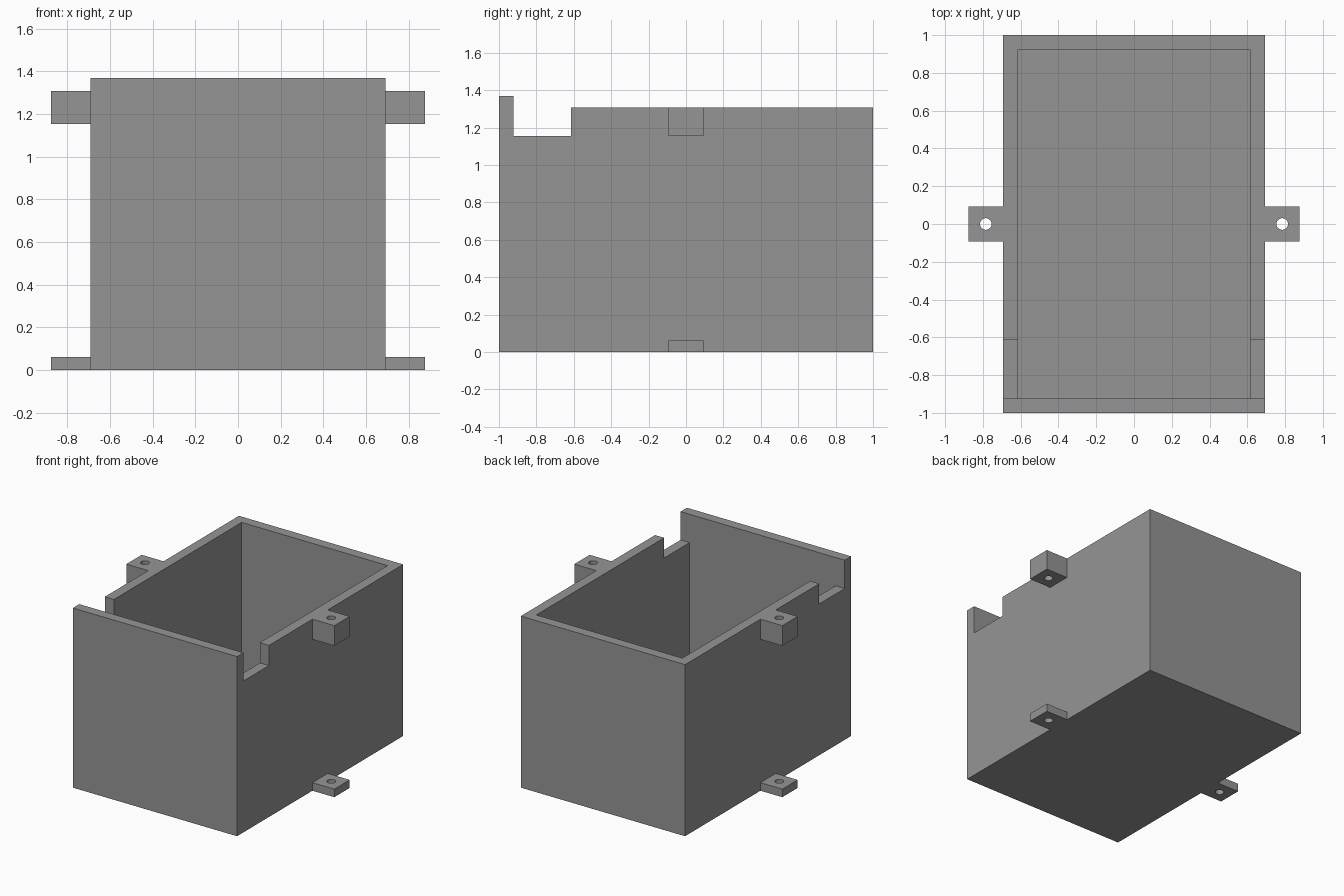
import bpy, bmesh, math
from mathutils import Matrix

if "Cube" in bpy.data.objects:
    bpy.data.objects.remove(bpy.data.objects["Cube"])

U = 1 / 65                     # design step: the box is 130 steps long
HALF_W, HALF_L = 45 * U, 65 * U
WALL, RIM, FRONT_TOP = 5 * U, 85 * U, 89 * U

grey = bpy.data.materials.new("plain grey")
grey.diffuse_color = (0.30, 0.30, 0.30, 1)
grey.use_nodes = True
grey.node_tree.nodes["Principled BSDF"].inputs["Base Color"].default_value = grey.diffuse_color


def make_object(name, bm):
    mesh = bpy.data.meshes.new(name)
    bm.to_mesh(mesh)
    bm.free()
    mesh.materials.append(grey)
    obj = bpy.data.objects.new(name, mesh)
    bpy.context.collection.objects.link(obj)
    return obj


def prism_x(name, profile, x0, x1):
    """Extrude a (y, z) profile along x."""
    bm = bmesh.new()
    face = bm.faces.new([bm.verts.new((x0, y, z)) for y, z in profile])
    new = bmesh.ops.extrude_face_region(bm, geom=[face])["geom"]
    bmesh.ops.translate(bm, vec=(x1 - x0, 0, 0),
                        verts=[v for v in new if isinstance(v, bmesh.types.BMVert)])
    bmesh.ops.recalc_face_normals(bm, faces=bm.faces)
    return make_object(name, bm)


def block(name, x0, x1, y0, y1, z0, z1):
    return prism_x(name, [(y0, z0), (y1, z0), (y1, z1), (y0, z1)], x0, x1)


def combine(target, tool, operation):
    mod = target.modifiers.new(operation.lower(), 'BOOLEAN')
    mod.operation, mod.solver, mod.object = operation, 'EXACT', tool
    bpy.context.view_layer.objects.active = target
    bpy.ops.object.modifier_apply(modifier=mod.name)
    bpy.data.objects.remove(tool, do_unlink=True)


# Box body: side outline with raised front wall and a slot behind it
slot_front, slot_back, slot_z = -HALF_L + WALL, -40 * U, 75 * U
outline = [(-HALF_L, 0), (HALF_L, 0), (HALF_L, RIM), (slot_back, RIM),
           (slot_back, slot_z), (slot_front, slot_z),
           (slot_front, FRONT_TOP), (-HALF_L, FRONT_TOP)]
box = prism_x("open_box", outline, -HALF_W, HALF_W)

# Mounting tabs: a thin pair at the base, a thick pair at the rim
for side in (-1, 1):
    for z0, z1 in ((0, 4 * U), (slot_z, RIM)):
        x0, x1 = sorted((side * (HALF_W - 2 * U), side * 57 * U))
        tab = block("mounting_tab", x0, x1, -6 * U, 6 * U, z0, z1)
        combine(box, tab, 'UNION')

# Inner cavity
cavity = block("cavity", -HALF_W + WALL, HALF_W - WALL,
               -HALF_L + WALL, HALF_L - WALL, WALL, 1.6)
combine(box, cavity, 'DIFFERENCE')

# Screw holes through the tabs
for side in (-1, 1):
    bm = bmesh.new()
    bmesh.ops.create_cone(bm, cap_ends=True, segments=32, radius1=2 * U, radius2=2 * U,
                          depth=4, matrix=Matrix.Translation((side * 51 * U, 0, 0.5)))
    combine(box, make_object("screw_hole", bm), 'DIFFERENCE')

# Smooth hole walls, crisp box edges
bpy.ops.object.select_all(action='DESELECT')
box.select_set(True)
bpy.context.view_layer.objects.active = box
bpy.ops.object.shade_smooth_by_angle(angle=math.radians(30))
